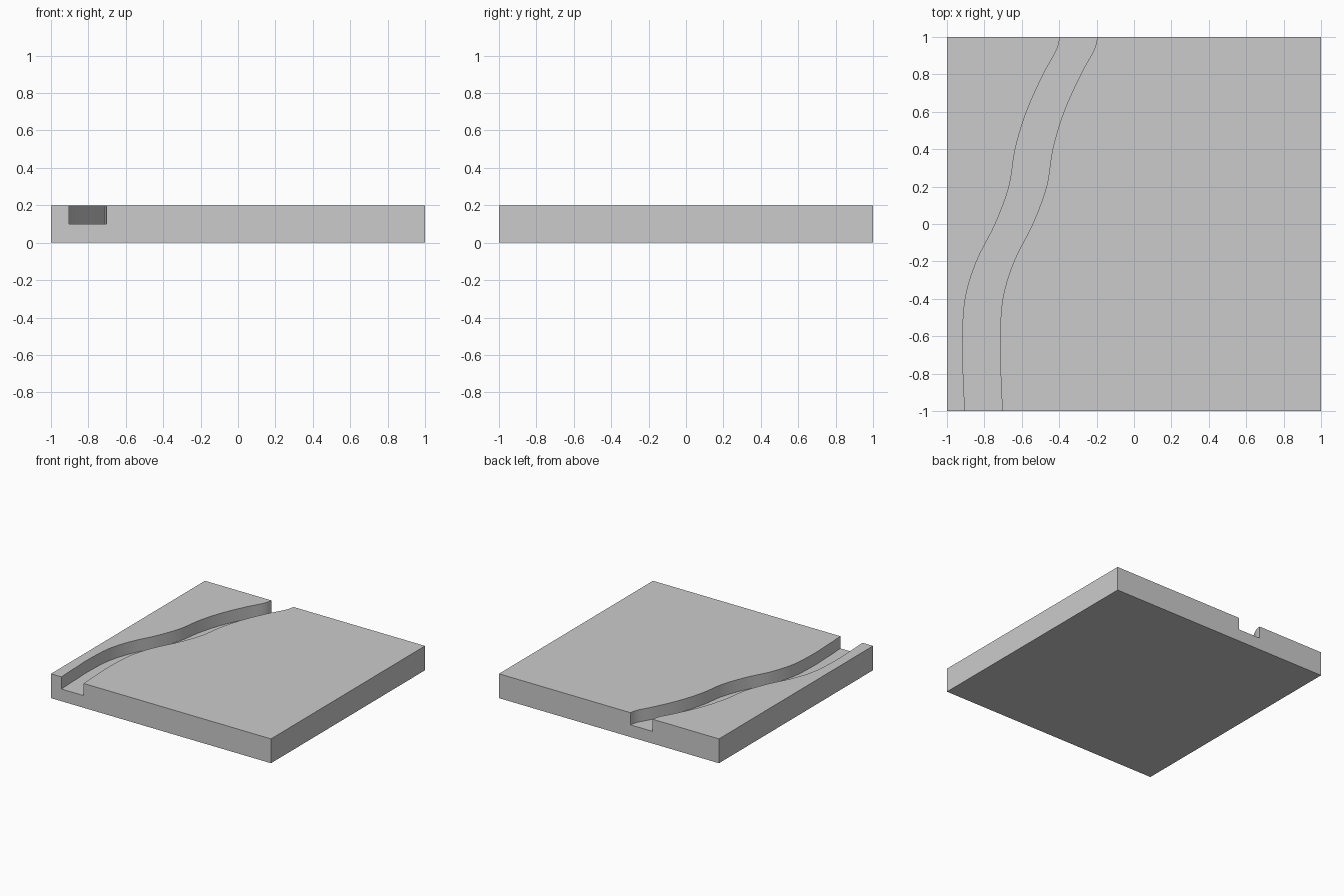
import bpy, bmesh, math
from mathutils import Vector

if "Cube" in bpy.data.objects:
    bpy.data.objects.remove(bpy.data.objects["Cube"])

# Left edge of the winding channel as (y, x), front to back
edge = [(-1, -0.904), (-0.8, -0.913), (-0.63, -0.917), (-0.4, -0.902), (-0.2, -0.842),
        (0, -0.742), (0.2, -0.668), (0.4, -0.635), (0.6, -0.575), (0.8, -0.485),
        (0.93, -0.414), (1, -0.395)]
WIDTH, FLOOR, TOP = 0.2, 0.1, 0.2


def smooth_path(points, steps=5):
    """Catmull-Rom curve through the points."""
    p = [Vector(q) for q in points]
    p = [2 * p[0] - p[1]] + p + [2 * p[-1] - p[-2]]
    out = []
    for a, b, c, d in zip(p, p[1:], p[2:], p[3:]):
        for i in range(steps):
            t = i / steps
            out.append(0.5 * (2 * b + (c - a) * t + (2 * a - 5 * b + 4 * c - d) * t * t
                              + (3 * b - a - 3 * c + d) * t ** 3))
    return out + [p[-2]]


# Slab: channelled cross-section lofted from front to back
bm = bmesh.new()
rows = []
for y, x in smooth_path(edge):
    section = [(-1, 0), (1, 0), (1, TOP), (x + WIDTH, TOP), (x + WIDTH, FLOOR),
               (x, FLOOR), (x, TOP), (-1, TOP)]
    rows.append([bm.verts.new((sx, y, sz)) for sx, sz in section])
for r, s in zip(rows, rows[1:]):
    for i in range(8):
        j = (i + 1) % 8
        bm.faces.new((r[i], r[j], s[j], s[i]))
bm.faces.new(rows[0])
bm.faces.new(rows[-1])
bmesh.ops.recalc_face_normals(bm, faces=bm.faces)
# Merge the strips of each flat surface
bmesh.ops.dissolve_limit(bm, angle_limit=math.radians(0.05), verts=bm.verts, edges=bm.edges)

mesh = bpy.data.meshes.new("channelled_slab")
bm.to_mesh(mesh)
bm.free()
slab = bpy.data.objects.new("channelled_slab", mesh)
bpy.context.collection.objects.link(slab)
bpy.context.view_layer.objects.active = slab
slab.select_set(True)
bpy.ops.object.shade_smooth_by_angle(angle=math.radians(30))
